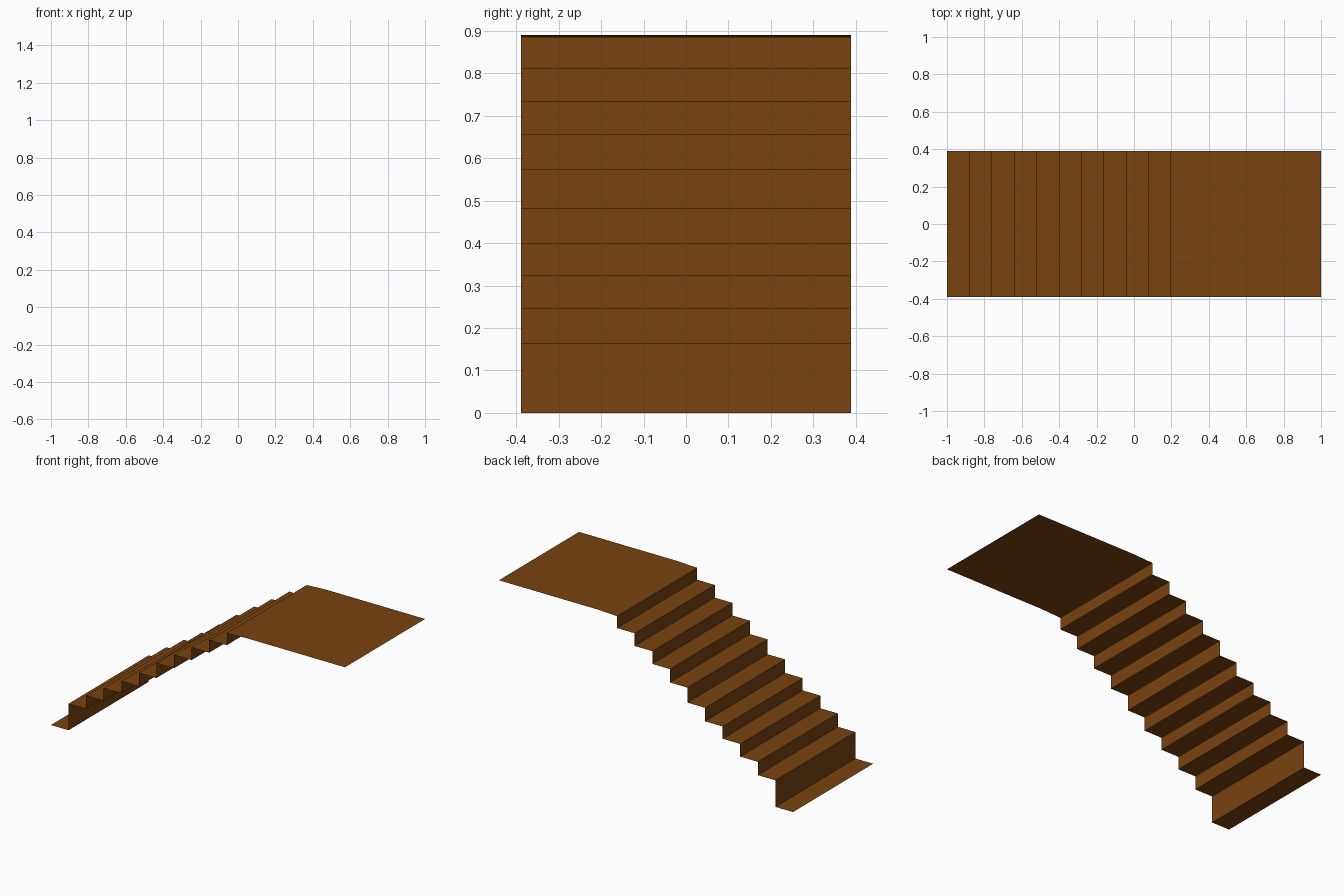
import bpy

if "Cube" in bpy.data.objects:
    bpy.data.objects.remove(bpy.data.objects["Cube"])

HALF_WIDTH = 0.389

# one flat wood colour
wood = bpy.data.materials.new("brown wood")
wood.diffuse_color = (0.19, 0.056, 0.005, 1)
wood.use_nodes = True
wood.node_tree.nodes["Principled BSDF"].inputs["Base Color"].default_value = wood.diffuse_color


def sheet(name, profile):
    """Sweep an open x-z profile across y as a thin, single-sided sheet."""
    verts = [(x, y, z) for x, z in profile for y in (-HALF_WIDTH, HALF_WIDTH)]
    faces = [(2 * i, 2 * i + 2, 2 * i + 3, 2 * i + 1) for i in range(len(profile) - 1)]
    mesh = bpy.data.meshes.new(name)
    mesh.from_pydata(verts, [], faces)
    mesh.materials.append(wood)
    obj = bpy.data.objects.new(name, mesh)
    bpy.context.collection.objects.link(obj)
    return obj


# flight of steps: ten level treads, each ending in a vertical riser
levels = [0, 0.163, 0.245, 0.323, 0.398, 0.481, 0.573, 0.655, 0.733, 0.811, 0.884]
tread = 1.196 / 10
stairs = [(-1, 0)]
for i in range(10):
    x = -1 + tread * (i + 1)
    stairs += [(x, levels[i]), (x, levels[i + 1])]
sheet("stair_flight", stairs)

# landing, with its front lip dipping slightly towards the stairs
sheet("landing", [stairs[-1], (0.33, 0.89), (1, 0.89)])
